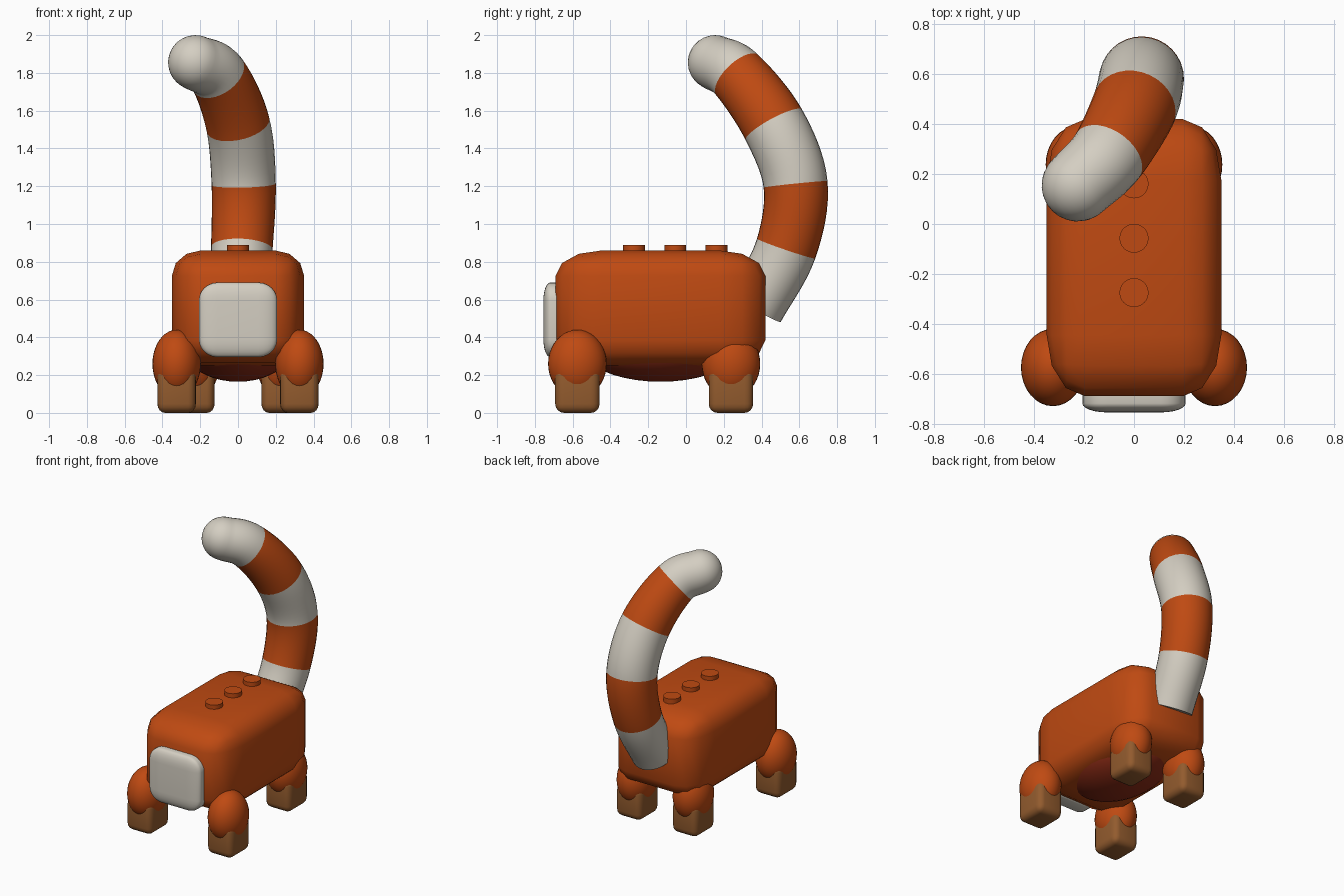
import bpy, bmesh, math
from mathutils import Vector

cube = bpy.data.objects.get("Cube")
if cube:
    bpy.data.objects.remove(cube, do_unlink=True)


def material(name, rgb):
    m = bpy.data.materials.new(name)
    m.use_nodes = True
    m.diffuse_color = (*rgb, 1)
    m.node_tree.nodes["Principled BSDF"].inputs["Base Color"].default_value = (*rgb, 1)
    return m


ORANGE = material("rust orange", (0.52, 0.068, 0.006))
CREAM = material("warm white", (0.66, 0.62, 0.54))
BROWN = material("paw brown", (0.29, 0.105, 0.027))
MAROON = material("belly maroon", (0.27, 0.025, 0.008))


def finish(name, bm, mats, angle=40):
    mesh = bpy.data.meshes.new(name)
    bm.to_mesh(mesh)
    bm.free()
    for m in mats:
        mesh.materials.append(m)
    ob = bpy.data.objects.new(name, mesh)
    bpy.context.collection.objects.link(ob)
    bpy.ops.object.select_all(action="DESELECT")
    ob.select_set(True)
    bpy.context.view_layer.objects.active = ob
    bpy.ops.object.shade_smooth_by_angle(angle=math.radians(angle))
    return ob


def place(bm, center, size):
    bmesh.ops.scale(bm, vec=size, verts=bm.verts)
    bmesh.ops.translate(bm, vec=center, verts=bm.verts)


def rounded_box(name, center, size, mat, bevel=0.22, segments=3):
    # bevelled while still a unit cube, so the rounding stretches with the size
    bm = bmesh.new()
    bmesh.ops.create_cube(bm, size=1)
    bmesh.ops.bevel(bm, geom=bm.edges[:], offset=bevel, segments=segments,
                    profile=0.5, affect="EDGES")
    place(bm, center, size)
    return finish(name, bm, [mat], 60)


def ellipsoid(name, center, radii, mat):
    bm = bmesh.new()
    bmesh.ops.create_uvsphere(bm, u_segments=32, v_segments=20, radius=1)
    place(bm, center, radii)
    return finish(name, bm, [mat])


def button(name, center, radius, height):
    bm = bmesh.new()
    bmesh.ops.create_cone(bm, cap_ends=True, segments=32, radius1=radius,
                          radius2=radius, depth=height)
    bmesh.ops.translate(bm, vec=center, verts=bm.verts)
    return finish(name, bm, [ORANGE])


# Body, belly and face plate
rounded_box("body", (0, -0.135, 0.555), (0.70, 1.11, 0.61), ORANGE)
ellipsoid("belly", (0, -0.135, 0.35), (0.29, 0.42, 0.185), MAROON)
rounded_box("face_plate", (0, -0.68, 0.4925), (0.414, 0.15, 0.395), CREAM, 0.24, 6)

# Buttons along the back
for i in range(3):
    button(f"back_button_{i + 1}", (0, -0.275 + 0.218 * i, 0.86), 0.058, 0.06)

# Legs and paws
for end, x, y in (("front", 0.325, -0.575), ("back", 0.226, 0.238)):
    for side, s in (("left", 1), ("right", -1)):
        ellipsoid(f"{end}_{side}_leg", (s * x, y, 0.26), (0.128, 0.155, 0.18), ORANGE)
        rounded_box(f"{end}_{side}_paw", (s * x, y, 0.12), (0.204, 0.235, 0.24), BROWN, 0.2, 4)

# Tail path: position and radius at each stripe boundary
STOPS = [((0.0, 0.365, 0.555), 0.155), ((0.02, 0.53, 0.87), 0.163),
         ((0.03, 0.58, 1.21), 0.17), ((0.0, 0.465, 1.525), 0.17),
         ((-0.105, 0.275, 1.785), 0.155), ((-0.225, 0.155, 1.855), 0.145)]
STEPS, SIDES, CAP = 8, 32, 8


def tail_rings():
    pts = [Vector((*p, r)) for p, r in STOPS]
    pts = [2 * pts[0] - pts[1]] + pts + [2 * pts[-1] - pts[-2]]
    samples = []
    for k in range(1, len(pts) - 2):
        a, b, c, d = pts[k - 1:k + 3]
        for j in range(STEPS):
            t = j / STEPS
            samples.append(0.5 * (2 * b + (c - a) * t + (2 * a - 5 * b + 4 * c - d) * t ** 2
                                  + (3 * b - a - 3 * c + d) * t ** 3))
    samples.append(pts[-2])
    centers = [Vector(s[:3]) for s in samples]
    rings = []
    for i, c in enumerate(centers):
        ahead = centers[min(i + 1, len(centers) - 1)] - centers[max(i - 1, 0)]
        rings.append((c, ahead.normalized(), samples[i][3]))
    # rounded tip
    c, axis, r = rings[-1]
    for j in range(1, CAP):
        a = math.pi / 2 * j / CAP
        rings.append((c + axis * r * math.sin(a), axis, r * math.cos(a)))
    return rings, c + axis * r


def build_tail():
    rings, tip = tail_rings()
    bm = bmesh.new()
    loops = []
    u = Vector((1, 0, 0))
    for c, axis, r in rings:
        u = (u - axis * u.dot(axis)).normalized()
        v = axis.cross(u)
        angles = [math.tau * k / SIDES for k in range(SIDES)]
        loops.append([bm.verts.new(c + r * (u * math.cos(a) + v * math.sin(a))) for a in angles])
    bm.faces.new(loops[0][::-1])
    for i, (low, high) in enumerate(zip(loops, loops[1:])):
        stripe = min(i // STEPS, 4) % 2
        for k in range(SIDES):
            n = (k + 1) % SIDES
            bm.faces.new((low[k], low[n], high[n], high[k])).material_index = stripe
    top = bm.verts.new(tip)
    for k in range(SIDES):
        bm.faces.new((loops[-1][k], loops[-1][(k + 1) % SIDES], top))
    return finish("tail", bm, [CREAM, ORANGE])


build_tail()
